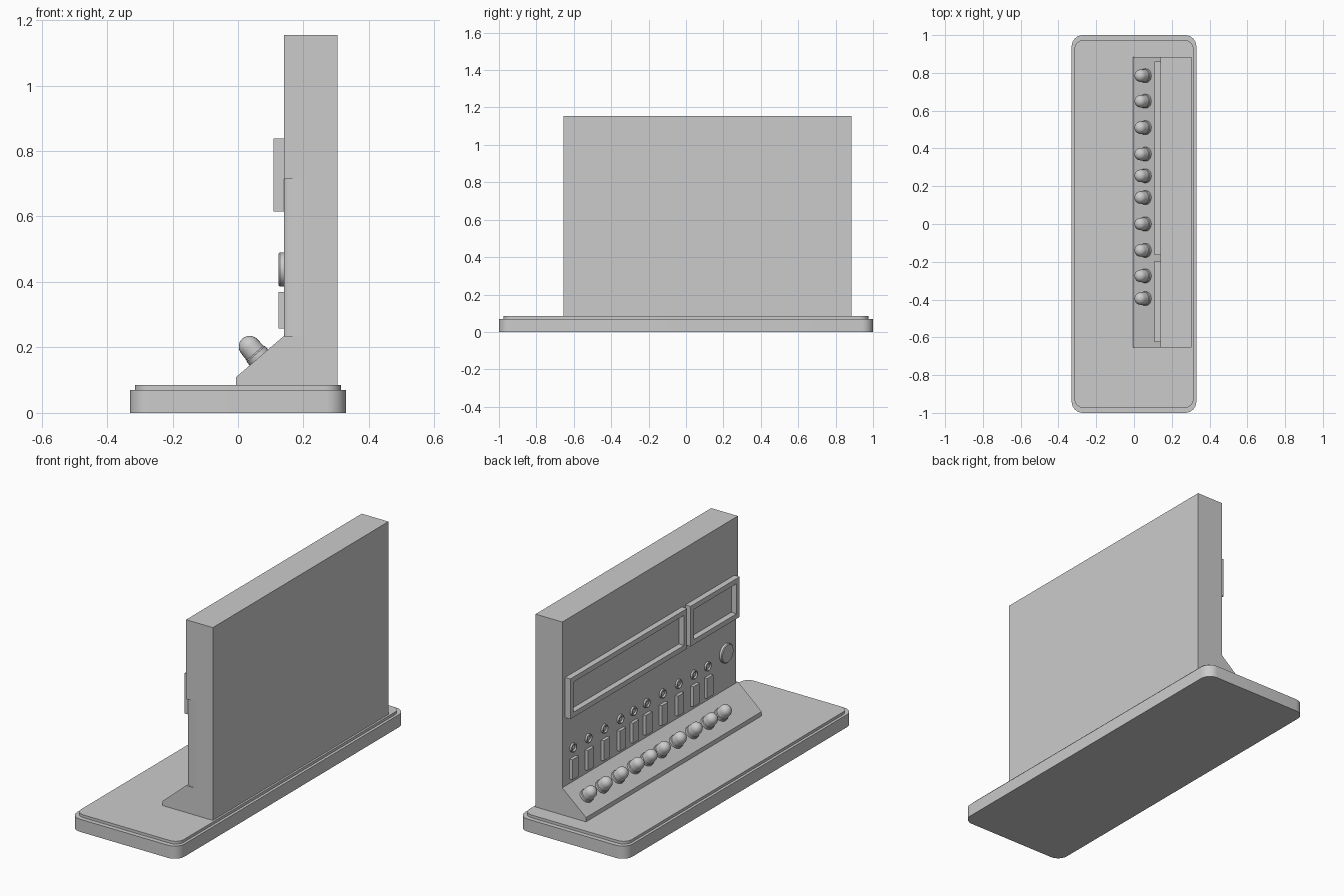
import bpy, bmesh, math
from mathutils import Vector, Matrix

if "Cube" in bpy.data.objects:
    bpy.data.objects.remove(bpy.data.objects["Cube"])


def make_object(name, bm, smooth=False):
    bmesh.ops.recalc_face_normals(bm, faces=bm.faces)
    mesh = bpy.data.meshes.new(name)
    bm.to_mesh(mesh)
    bm.free()
    ob = bpy.data.objects.new(name, mesh)
    bpy.context.collection.objects.link(ob)
    if smooth:
        bpy.ops.object.select_all(action='DESELECT')
        ob.select_set(True)
        bpy.context.view_layer.objects.active = ob
        bpy.ops.object.shade_smooth_by_angle(angle=math.radians(35))
    return ob


def prism(name, points, offset, smooth=False):
    """Extrude a closed outline of 3D points by an offset."""
    bm = bmesh.new()
    face = bm.faces.new([bm.verts.new(p) for p in points])
    res = bmesh.ops.extrude_face_region(bm, geom=[face], use_keep_orig=True)
    verts = [v for v in res['geom'] if isinstance(v, bmesh.types.BMVert)]
    bmesh.ops.translate(bm, verts=verts, vec=offset)
    return make_object(name, bm, smooth)


def box(name, x, y, z):
    return prism(name, [(x[0], y[0], z[0]), (x[1], y[0], z[0]),
                        (x[1], y[1], z[0]), (x[0], y[1], z[0])], (0, 0, z[1] - z[0]))


def rounded_slab(name, hx, hy, r, z0, z1):
    pts = []
    for k, (sx, sy) in enumerate([(1, 1), (-1, 1), (-1, -1), (1, -1)]):
        for i in range(9):
            a = math.pi / 2 * (k + i / 8)
            pts.append((sx * (hx - r) + r * math.cos(a), sy * (hy - r) + r * math.sin(a), z0))
    return prism(name, pts, (0, 0, z1 - z0), True)


def lathe(name, profile, origin, axis, steps=24):
    """Spin a (radius, height) profile around an axis at origin."""
    bm = bmesh.new()
    verts = [bm.verts.new((r, 0, h)) for r, h in profile]
    edges = [bm.edges.new(p) for p in zip(verts, verts[1:])]
    bmesh.ops.spin(bm, geom=verts + edges, cent=(0, 0, 0), axis=(0, 0, 1),
                   angle=2 * math.pi, steps=steps, use_duplicate=False)
    bmesh.ops.remove_doubles(bm, verts=bm.verts, dist=1e-5)
    rot = Vector((0, 0, 1)).rotation_difference(Vector(axis)).to_matrix().to_4x4()
    bmesh.ops.transform(bm, matrix=Matrix.Translation(origin) @ rot, verts=bm.verts)
    return make_object(name, bm, True)


def frame(name, y, z, border, x0, x1):
    """Open rectangular frame on the panel."""
    bm = bmesh.new()
    rings = []
    for x, b in [(x0, 0), (x1, 0), (x1, border), (x0, border)]:
        rings.append([bm.verts.new((x, py, pz)) for py, pz in [
            (y[0] + b, z[0] + b), (y[1] - b, z[0] + b),
            (y[1] - b, z[1] - b), (y[0] + b, z[1] - b)]])
    for k in range(4):
        a, c = rings[k], rings[(k + 1) % 4]
        for i in range(4):
            j = (i + 1) % 4
            bm.faces.new((a[i], a[j], c[j], c[i]))
    return make_object(name, bm)


# Plinth: two rounded tiers
rounded_slab("plinth", 0.33, 1.0, 0.06, 0, 0.07)
rounded_slab("plinth_top", 0.315, 0.975, 0.05, 0.07, 0.085)

# Cabinet with sloped console, extruded along y
Y0, Y1, PX = -0.655, 0.885, 0.14
side = [(-0.006, 0.085), (0.304, 0.085), (0.304, 1.155), (PX, 1.155), (PX, 0.235), (-0.006, 0.109)]
cabinet = prism("cabinet", [(x, Y0, z) for x, z in side], (0, Y1 - Y0, 0))

# Softly rounded corner on one end of the panel
arc = [(0.212 - 0.072 * math.cos(a), Y0 + 0.02 - 0.02 * math.sin(a), 0.235)
       for a in [math.pi / 2 * i / 10 for i in range(11)]]
cutter = prism("corner_cutter", arc + [(0.212, Y0 - 0.05, 0.235), (0.09, Y0 - 0.05, 0.235),
                                       (0.09, Y0 + 0.02, 0.235)], (0, 0, 0.48))
cutter.hide_render = True
cutter.hide_viewport = True
cut = cabinet.modifiers.new("corner", 'BOOLEAN')
cut.operation = 'DIFFERENCE'
cut.solver = 'EXACT'
cut.object = cutter

# Display frames
frame("wide_display_frame", (-0.165, 0.86), (0.615, 0.838), 0.028, PX, 0.108)
frame("small_display_frame", (-0.625, -0.195), (0.615, 0.838), 0.028, PX, 0.108)

# Rows of knobs, keys and indicator lamps
slope_normal = Vector((-0.126, 0, 0.146)).normalized()
dome = [(0.033 * math.cos(a), 0.044 + 0.033 * math.sin(a))
        for a in [math.pi / 2 * i / 8 for i in range(8)]] + [(0, 0.077)]
knob_profile = [(0, 0), (0.037, 0), (0.037, 0.014), (0.034, 0.018), (0.034, 0.024)] + dome
ring_profile = [(0.025, 0), (0.025, 0.01), (0.019, 0.012), (0.013, 0.002), (0.011, 0.007), (0, 0.01)]
for i, y in enumerate([0.785, 0.65, 0.51, 0.37, 0.255, 0.14, 0.0, -0.14, -0.275, -0.395]):
    lathe(f"knob_{i}", knob_profile, (0.064, y, 0.169), slope_normal)
    box(f"key_{i}", (0.123, PX), (y - 0.02, y + 0.035), (0.258, 0.37))
    lathe(f"lamp_{i}", ring_profile, (PX, y + 0.01, 0.425), (-1, 0, 0), 16)

# Large round button
lathe("round_button", [(0.052, 0), (0.052, 0.012), (0.048, 0.016), (0, 0.016)],
      (PX, -0.545, 0.438), (-1, 0, 0), 32)
